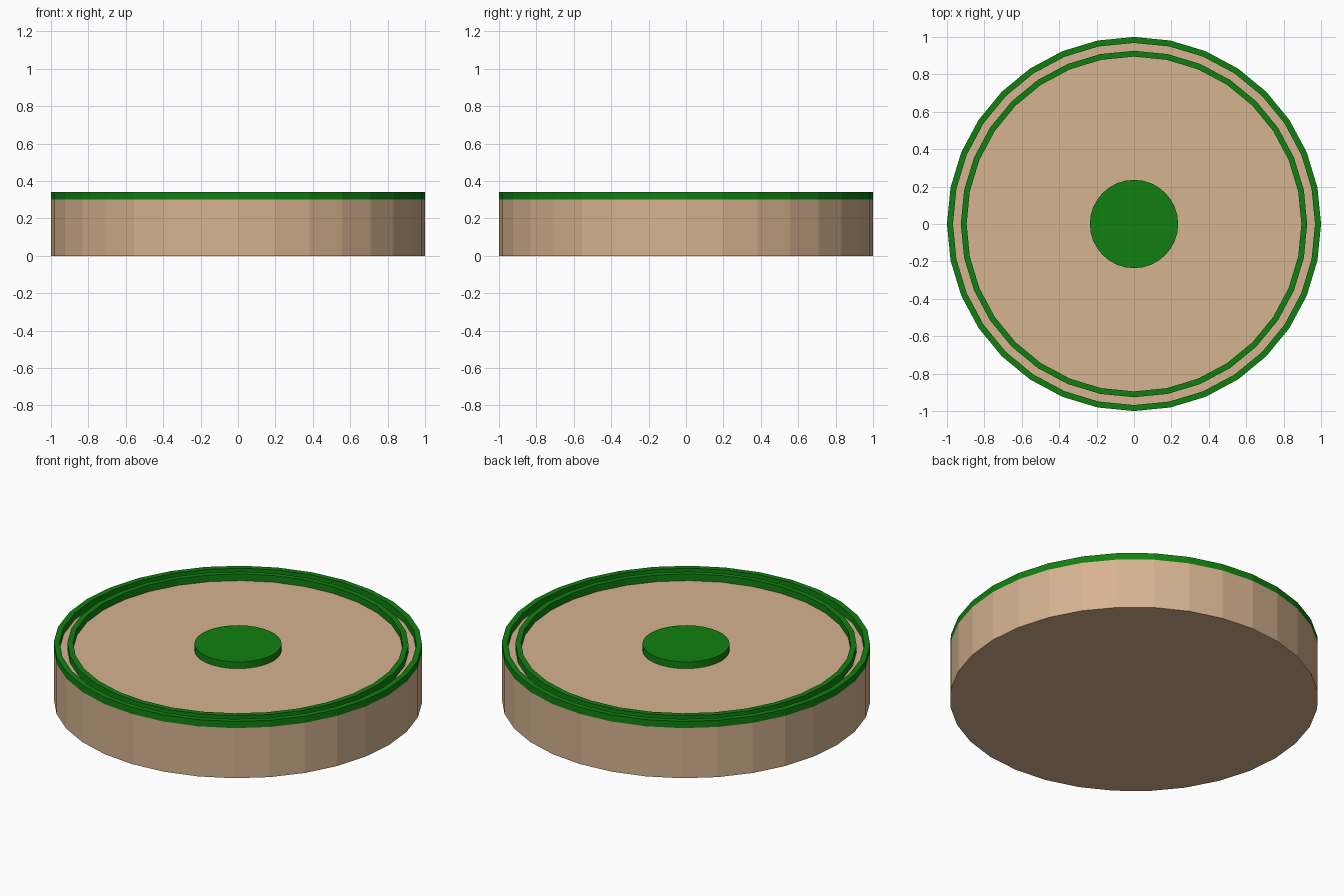
import bpy, bmesh, math

if "Cube" in bpy.data.objects:
    bpy.data.objects.remove(bpy.data.objects["Cube"])

SIDES = 32
BASE_H, TOP_H = 0.30, 0.34


def lin(c):
    c /= 255
    return c / 12.92 if c <= 0.04045 else ((c + 0.055) / 1.055) ** 2.4


def material(name, rgb):
    m = bpy.data.materials.new(name)
    m.diffuse_color = (*[lin(c) for c in rgb], 1)
    m.use_nodes = True
    m.node_tree.nodes["Principled BSDF"].inputs["Base Color"].default_value = m.diffuse_color
    return m


def add_object(name, bm, mat):
    bmesh.ops.recalc_face_normals(bm, faces=bm.faces[:])
    me = bpy.data.meshes.new(name)
    bm.to_mesh(me)
    bm.free()
    me.materials.append(mat)
    ob = bpy.data.objects.new(name, me)
    bpy.context.collection.objects.link(ob)


def circle(bm, r, z):
    step = math.tau / SIDES
    return [bm.verts.new((r * math.cos(i * step), r * math.sin(i * step), z))
            for i in range(SIDES)]


def bridge(bm, a, b):
    for i in range(SIDES):
        j = (i + 1) % SIDES
        bm.faces.new((a[i], a[j], b[j], b[i]))


def disc(name, r, z0, z1, mat):
    bm = bmesh.new()
    low, high = circle(bm, r, z0), circle(bm, r, z1)
    bridge(bm, low, high)
    bm.faces.new(low)
    bm.faces.new(high)
    add_object(name, bm, mat)


def ring(name, r_in, r_out, z0, z1, mat):
    bm = bmesh.new()
    loops = [circle(bm, r, z) for r, z in
             ((r_in, z0), (r_out, z0), (r_out, z1), (r_in, z1))]
    for k in range(4):
        bridge(bm, loops[k], loops[(k + 1) % 4])
    add_object(name, bm, mat)


tan = material("tan", (214, 179, 144))
green = material("green", (16, 128, 16))

# Thick round base
disc("base", 1.0, 0, BASE_H, tan)
# Two thin raised rims and the centre spot
ring("outer_rim", 0.968, 1.0, BASE_H, TOP_H, green)
ring("inner_rim", 0.895, 0.926, BASE_H, TOP_H, green)
disc("centre_spot", 0.236, BASE_H, TOP_H, green)
